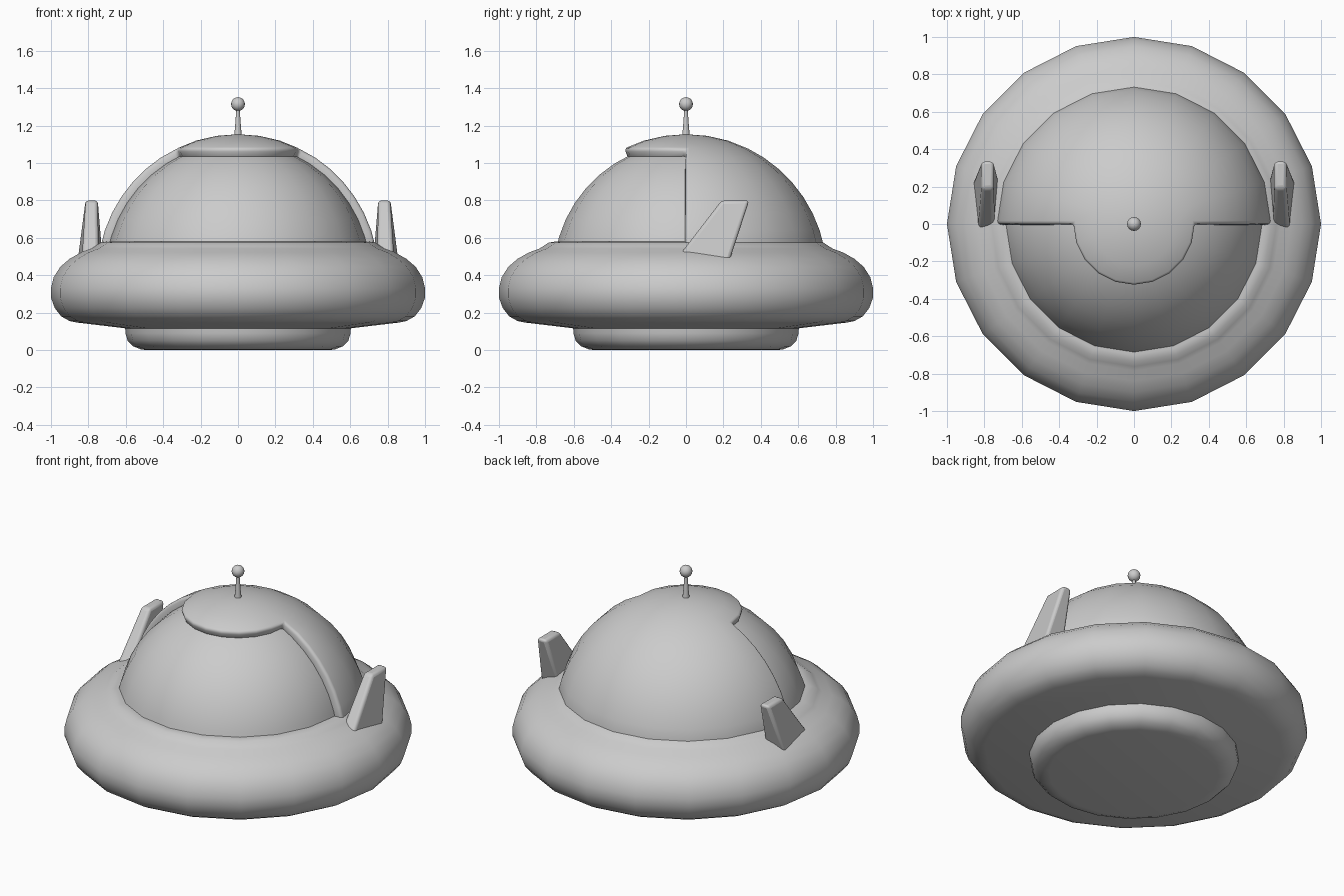
import bpy, bmesh, math

cube = bpy.data.objects.get("Cube")
if cube:
    bpy.data.objects.remove(cube, do_unlink=True)

GREY = (0.6, 0.6, 0.6, 1)
metal = bpy.data.materials.new("light_grey")
metal.use_nodes = True
metal.diffuse_color = GREY
metal.node_tree.nodes["Principled BSDF"].inputs["Base Color"].default_value = GREY

SIDES = 20
DOME_Z = 0.40      # centre height of the dome sphere
SHELL_R = 0.754
GLASS_R = 0.709
CAP_ANGLE = math.asin(0.33 / SHELL_R)


def finish(name, bm, bevel=0, segments=3, thickness=0, angle=40):
    """Turn a bmesh into a smooth shaded object with optional modifiers."""
    bmesh.ops.recalc_face_normals(bm, faces=bm.faces)
    mesh = bpy.data.meshes.new(name)
    bm.to_mesh(mesh)
    bm.free()
    mesh.materials.append(metal)
    obj = bpy.data.objects.new(name, mesh)
    bpy.context.collection.objects.link(obj)
    if thickness:
        mod = obj.modifiers.new("thickness", 'SOLIDIFY')
        mod.thickness = thickness
        mod.offset = -1
    if bevel:
        mod = obj.modifiers.new("rounding", 'BEVEL')
        mod.width = bevel
        mod.segments = segments
        mod.limit_method = 'ANGLE'
        mod.angle_limit = math.radians(50)
    bpy.ops.object.select_all(action='DESELECT')
    obj.select_set(True)
    bpy.context.view_layer.objects.active = obj
    bpy.ops.object.shade_smooth_by_angle(angle=math.radians(angle))
    return obj


def lathe(profile, sides=SIDES):
    """Revolve (radius, height) points about the vertical axis."""
    bm = bmesh.new()
    verts = [bm.verts.new((r, 0, z)) for r, z in profile]
    edges = [bm.edges.new(pair) for pair in zip(verts, verts[1:])]
    bmesh.ops.spin(bm, geom=verts + edges, cent=(0, 0, 0), axis=(0, 0, 1),
                   angle=math.tau, steps=sides, use_merge=True)
    bmesh.ops.remove_doubles(bm, verts=bm.verts, dist=0.0005)
    return bm


def arc(radius, start, end, steps):
    """Points on the dome sphere between two angles from the top."""
    angles = [start + (end - start) * i / steps for i in range(steps + 1)]
    return [(radius * math.sin(a), DOME_Z + radius * math.cos(a)) for a in angles]


# Saucer rim
finish("saucer_rim", lathe([
    (0.60, 0.57), (0.70, 0.58), (0.735, 0.574), (0.762, 0.556), (0.785, 0.542),
    (0.84, 0.522), (0.90, 0.488), (0.95, 0.445), (0.985, 0.39), (1, 0.33),
    (1, 0.28), (0.98, 0.225), (0.945, 0.18), (0.90, 0.155), (0.86, 0.147),
    (0.55, 0.11)]))

# Round base under the saucer
finish("base", lathe([
    (0.605, 0.16), (0.602, 0.09), (0.59, 0.05), (0.56, 0.02), (0.52, 0.004),
    (0.49, 0), (0, 0)]))

# Canopy dome
finish("canopy", lathe(arc(GLASS_R, 0, 1.42, 10)))

# Outer shell: back half plus a round cap reaching over the front
shell = lathe(arc(SHELL_R, 0, CAP_ANGLE, 3) + arc(SHELL_R, CAP_ANGLE, 1.38, 7)[1:])
cap_z = DOME_Z + SHELL_R * math.cos(CAP_ANGLE)
opening = [f for f in shell.faces
           if f.calc_center_median().y < 0 and f.calc_center_median().z < cap_z]
bmesh.ops.delete(shell, geom=opening, context='FACES')
finish("canopy_shell", shell, bevel=0.018, thickness=0.06)

# Antenna
finish("antenna_rod", lathe([(0.021, 1.145), (0.016, 1.19), (0.009, 1.29)], 12))
bm = bmesh.new()
bmesh.ops.create_uvsphere(bm, u_segments=16, v_segments=10, radius=0.037)
bmesh.ops.translate(bm, verts=bm.verts, vec=(0, 0, 1.315))
finish("antenna_ball", bm)

# Swept tapered fins: (y, z, inner x, outer x) for each corner
FIN = [(-0.075, 0.455, 0.745, 0.835), (0.225, 0.455, 0.72, 0.862),
       (0.338, 0.80, 0.75, 0.815), (0.19, 0.80, 0.75, 0.815)]
for name, side in (("left_fin", 1), ("right_fin", -1)):
    bm = bmesh.new()
    inner = [bm.verts.new((side * a, y, z)) for y, z, a, b in FIN]
    outer = [bm.verts.new((side * b, y, z)) for y, z, a, b in FIN]
    bm.faces.new(inner)
    bm.faces.new(outer)
    for i in range(4):
        j = (i + 1) % 4
        bm.faces.new((inner[i], inner[j], outer[j], outer[i]))
    finish(name, bm, bevel=0.018)
